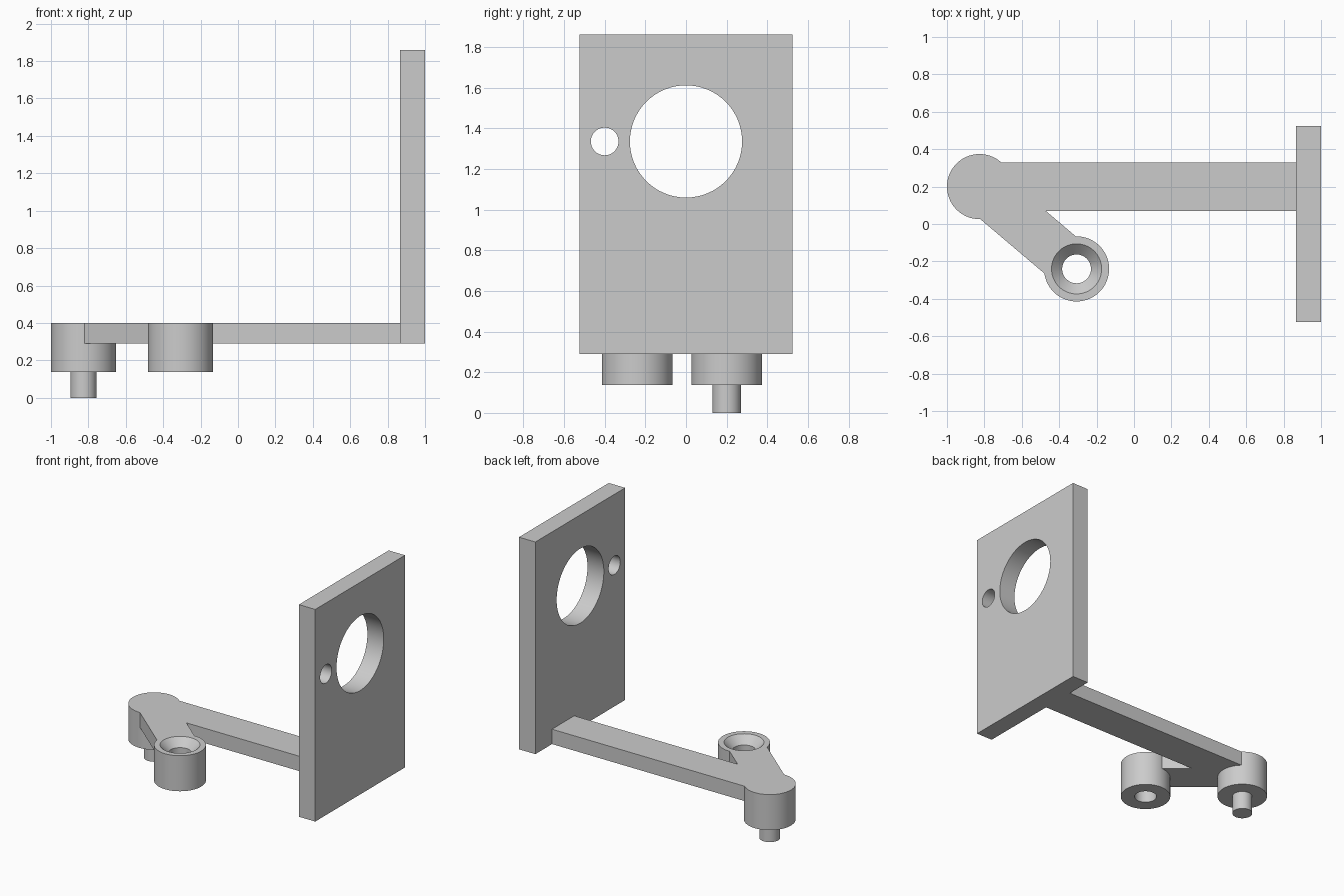
import bpy, math
from mathutils import Vector

if "Cube" in bpy.data.objects:
    bpy.data.objects.remove(bpy.data.objects["Cube"], do_unlink=True)

grey = bpy.data.materials.new("plain grey")
grey.use_nodes = True
colour = (0.6, 0.6, 0.6, 1)
grey.diffuse_color = colour
grey.node_tree.nodes["Principled BSDF"].inputs["Base Color"].default_value = colour


def finish(name):
    ob = bpy.context.object
    ob.name = name
    ob.data.materials.append(grey)
    return ob


def bar(name, start, end, width, z0, z1):
    """Box of the given width running from start to end in plan."""
    a, b = Vector(start), Vector(end)
    mid, run = (a + b) / 2, b - a
    bpy.ops.mesh.primitive_cube_add(size=1, location=(mid.x, mid.y, (z0 + z1) / 2),
                                    rotation=(0, 0, math.atan2(run.y, run.x)))
    bpy.context.object.scale = (run.length, width, z1 - z0)
    bpy.ops.object.transform_apply(location=False, rotation=True, scale=True)
    return finish(name)


def post(name, centre, z0, z1, r0, r1=None):
    """Upright cylinder, or a cone when r1 differs."""
    bpy.ops.mesh.primitive_cone_add(vertices=64, radius1=r0, radius2=r0 if r1 is None else r1,
                                    depth=z1 - z0, location=(*centre, (z0 + z1) / 2))
    return finish(name)


def cross_hole(name, y, z, r):
    bpy.ops.mesh.primitive_cylinder_add(vertices=64, radius=r, depth=0.6,
                                        location=(plate_x, y, z),
                                        rotation=(0, math.pi / 2, 0))
    return finish(name)


def combine(target, other, operation):
    mod = target.modifiers.new(operation.title(), "BOOLEAN")
    mod.operation, mod.solver, mod.object = operation, "EXACT", other
    bpy.context.view_layer.objects.active = target
    bpy.ops.object.modifier_apply(modifier=mod.name)
    bpy.data.objects.remove(other, do_unlink=True)


pin_boss, socket_boss = (-0.826, 0.2), (-0.307, -0.24)
plate_x = 0.933
arm_low, arm_top, boss_low = 0.29, 0.4, 0.137

# Upright plate with a large opening and a small side hole
bracket = bar("bracket", (0.866, 0), (1, 0), 1.05, arm_low, 1.86)
for y, r in ((0, 0.276), (-0.4, 0.068)):
    combine(bracket, cross_hole("plate_hole", y, 1.335, r), "DIFFERENCE")

# Long arm, diagonal arm and the two round bosses
for part in (
    bar("long_arm", pin_boss, (0.9, 0.2), 0.26, arm_low, arm_top),
    bar("diagonal_arm", pin_boss, socket_boss, 0.26, arm_low, arm_top),
    post("pin_boss", pin_boss, boss_low, arm_top, 0.174),
    post("socket_boss", socket_boss, boss_low, arm_top, 0.174),
    post("pin", pin_boss, 0, 0.2, 0.07),
):
    combine(bracket, part, "UNION")

# Through hole and countersink in the socket boss
combine(bracket, post("socket_hole", socket_boss, 0, 0.6, 0.077), "DIFFERENCE")
combine(bracket, post("countersink", socket_boss, 0.34, 0.42, 0.074, 0.154), "DIFFERENCE")

bpy.ops.object.select_all(action="DESELECT")
bracket.select_set(True)
bpy.context.view_layer.objects.active = bracket
bpy.ops.object.shade_smooth_by_angle(angle=math.radians(30))
